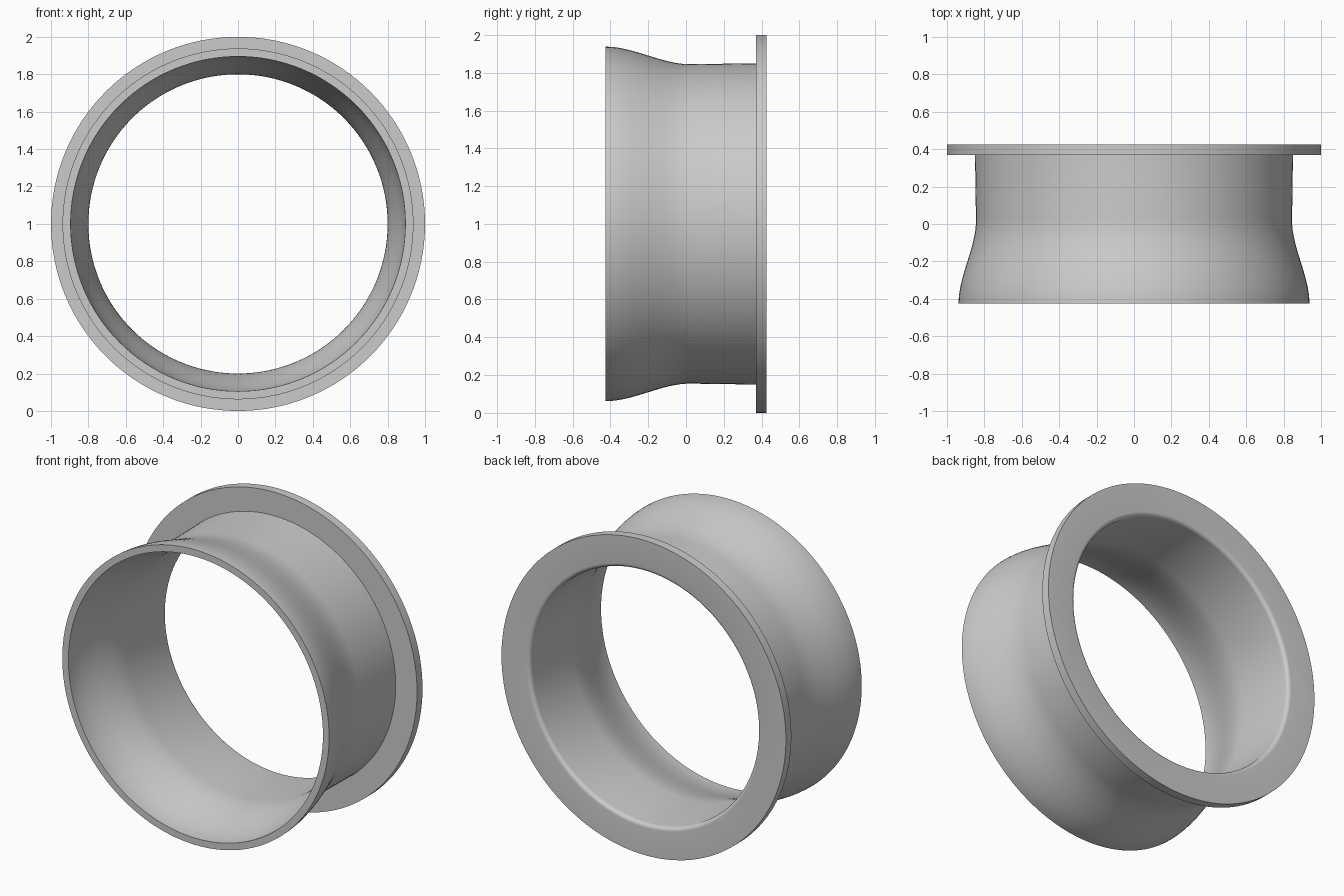
import bpy, bmesh, math
from mathutils import Matrix, Vector

cube = bpy.data.objects.get("Cube")
if cube:
    bpy.data.objects.remove(cube, do_unlink=True)

SEGMENTS = 128
HALF = 0.425      # half the depth along y
FLANGE_Y = 0.37   # front face of the flange

grey = bpy.data.materials.new("light_grey")
grey.use_nodes = True
colour = (0.6, 0.6, 0.6, 1)
grey.diffuse_color = colour
grey.node_tree.nodes["Principled BSDF"].inputs["Base Color"].default_value = colour


def flare(y, throat, mouth):
    """Radius easing from the wide front mouth down to the straight throat."""
    t = min(max((y + HALF) / (HALF + 0.02), 0), 1)
    return mouth + (throat - mouth) * t * t * (3 - 2 * t)


# Closed wall section as (radius, y): outer flare, flange, rounded bore, inner flare
steps = [-HALF + i * (HALF + 0.02) / 16 for i in range(17)]
section = [(flare(y, 0.845, 0.938), y) for y in steps]
section += [(0.85, FLANGE_Y), (1.0, FLANGE_Y), (1.0, HALF)]
fillet = 0.025
for i in range(7):
    a = i * math.pi / 12
    section.append((0.80 + fillet * (1 - math.sin(a)),
                    HALF - fillet * (1 - math.cos(a))))
section += [(flare(y, 0.80, 0.895), y) for y in reversed(steps)]

# Revolve the section around the y axis
bm = bmesh.new()
rings = []
for s in range(SEGMENTS):
    turn = Matrix.Rotation(2 * math.pi * s / SEGMENTS, 3, 'Y')
    rings.append([bm.verts.new(turn @ Vector((r, y, 0)) + Vector((0, 0, 1)))
                  for r, y in section])
n = len(section)
for s in range(SEGMENTS):
    a, b = rings[s], rings[(s + 1) % SEGMENTS]
    for i in range(n):
        j = (i + 1) % n
        bm.faces.new((a[i], a[j], b[j], b[i]))
bmesh.ops.recalc_face_normals(bm, faces=bm.faces)

mesh = bpy.data.meshes.new("flanged_ring")
bm.to_mesh(mesh)
bm.free()
mesh.materials.append(grey)
ring = bpy.data.objects.new("flanged_ring", mesh)
bpy.context.collection.objects.link(ring)

# Smooth curved walls, keep the rims crisp
bpy.ops.object.select_all(action='DESELECT')
ring.select_set(True)
bpy.context.view_layer.objects.active = ring
bpy.ops.object.shade_smooth_by_angle(angle=math.radians(30))
